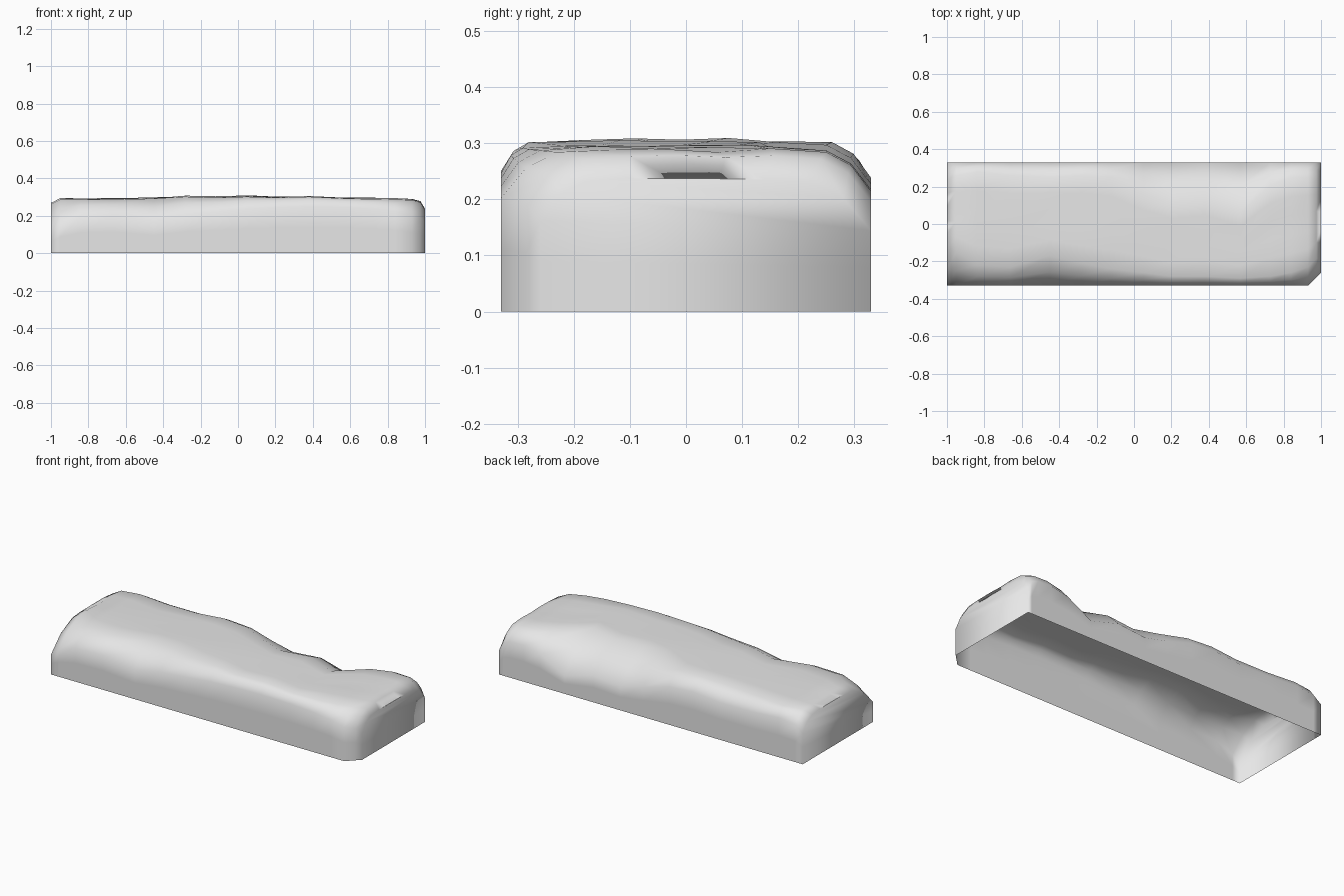
import bpy, bmesh, random

if "Cube" in bpy.data.objects:
    bpy.data.objects.remove(bpy.data.objects["Cube"])
random.seed(4)

HALF = 0.33
# stations along the ridge: x, top height, front inset, back inset, front y
STATIONS = [
    (-1.0, 0.27, 0.20, 0.09, -HALF),
    (-0.95, 0.295, 0.18, 0.07, -HALF),
    (-0.84, 0.295, 0.11, 0.05, -HALF),
    (-0.66, 0.295, 0.10, 0.07, -HALF),
    (-0.45, 0.30, 0.16, 0.08, -HALF),
    (-0.28, 0.31, 0.12, 0.07, -HALF),
    (-0.12, 0.305, 0.09, 0.08, -HALF),
    (0.05, 0.31, 0.07, 0.17, -HALF),
    (0.2, 0.305, 0.05, 0.22, -HALF),
    (0.38, 0.31, 0.05, 0.20, -HALF),
    (0.57, 0.30, 0.04, 0.27, -HALF),
    (0.73, 0.297, 0.05, 0.12, -HALF),
    (0.84, 0.295, 0.07, 0.08, -HALF),
    (0.93, 0.292, 0.10, 0.08, -HALF),
    (0.975, 0.28, 0.10, 0.09, -0.285),
    (1.0, 0.24, 0.08, 0.11, -0.26),
]


def flank(edge, inward, inset, top):
    """Wall and rounded shoulder, from the ground up."""
    wall = top - 0.03 - 0.6 * inset
    return [(edge, 0), (edge, wall * 0.55), (edge, wall),
            (edge + inward * inset * 0.45, wall + (top - wall) * 0.6),
            (edge + inward * inset, top - 0.008)]


def section(top, front, back, y_front):
    a = flank(y_front, 1, front, top)
    b = flank(HALF, -1, back, top)
    y0, y1 = a[-1][0], b[-1][0]
    crown = [(y0 + (y1 - y0) * t, top - random.uniform(0, 0.008))
             for t in (0.2, 0.4, 0.6, 0.8)]
    return a + crown + b[::-1]


# rocky mound, hollow and open underneath
bm = bmesh.new()
rings = [[bm.verts.new((x, y, z)) for y, z in section(*rest)]
         for x, *rest in STATIONS]
for r, s in zip(rings, rings[1:]):
    for i in range(len(r) - 1):
        bm.faces.new((r[i], s[i], s[i + 1], r[i + 1]))


def cap(ring, flip):
    """Vertical end wall as strips between the two flanks."""
    n = len(ring)
    for i in range(n // 2 - 1):
        f = [ring[i], ring[i + 1], ring[n - 2 - i], ring[n - 1 - i]]
        bm.faces.new(f[::-1] if flip else f)


cap(rings[0], False)
cap(rings[-1], True)
bmesh.ops.recalc_face_normals(bm, faces=bm.faces)
if sum(f.normal.z * f.calc_area() for f in bm.faces) < 0:
    bmesh.ops.reverse_faces(bm, faces=bm.faces)

mesh = bpy.data.meshes.new("rock_mound")
bm.to_mesh(mesh)
bm.free()
rock = bpy.data.objects.new("rock_mound", mesh)
bpy.context.collection.objects.link(rock)

# stone colour
stone = bpy.data.materials.new("grey_stone")
stone.use_nodes = True
colour = (0.8, 0.8, 0.8, 1)
stone.diffuse_color = colour
stone.node_tree.nodes["Principled BSDF"].inputs["Base Color"].default_value = colour
mesh.materials.append(stone)
mesh.shade_smooth()
